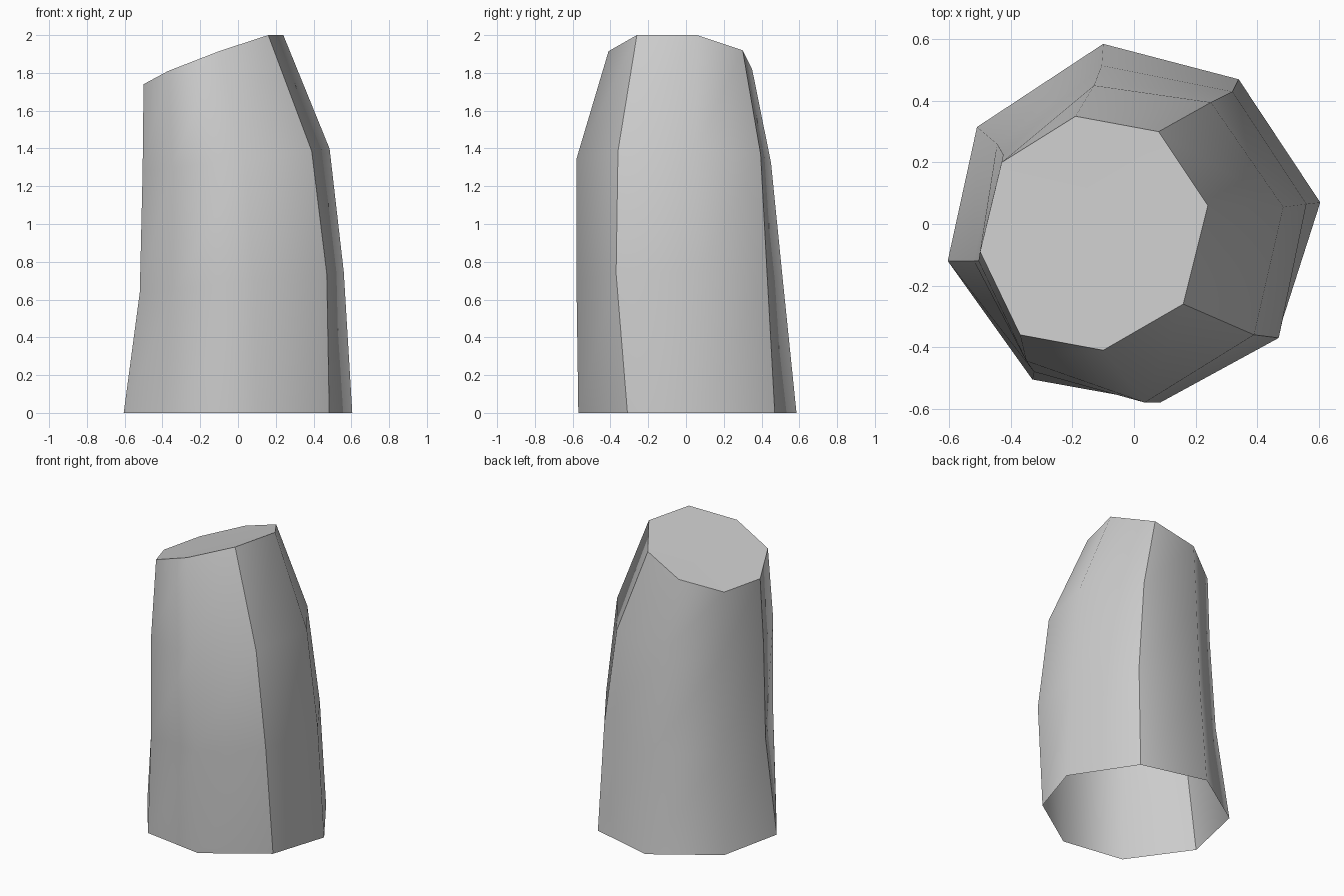
import bpy, bmesh

old = bpy.data.objects.get("Cube")
if old:
    bpy.data.objects.remove(old, do_unlink=True)

grey = bpy.data.materials.new("light grey")
grey.use_nodes = True
colour = (0.6, 0.6, 0.6, 1.0)
grey.diffuse_color = colour
grey.node_tree.nodes["Principled BSDF"].inputs["Base Color"].default_value = colour

# Octagonal cross-sections, counter-clockwise from +x;
# each has its height on the axis, its tilt along x and its outline
SECTIONS = [
    (0.0, 0.0, [(0.605, 0.07), (0.34, 0.47), (-0.10, 0.585), (-0.51, 0.315),
                (-0.605, -0.12), (-0.33, -0.505), (0.095, -0.57), (0.483, -0.31)]),
    (0.69, 0.10, [(0.56, 0.065), (0.32, 0.43), (-0.105, 0.515), (-0.445, 0.26),
                  (-0.52, -0.12), (-0.325, -0.48), (0.085, -0.58), (0.47, -0.37)]),
    (1.34, 0.12, [(0.485, 0.055), (0.25, 0.395), (-0.13, 0.45), (-0.425, 0.225),
                  (-0.505, -0.12), (-0.35, -0.445), (0.035, -0.58), (0.39, -0.36)]),
]
# The slanted rim has its own heights
RIM = [(0.24, 0.06, 2.0), (0.08, 0.30, 1.92), (-0.19, 0.35, 1.82), (-0.43, 0.20, 1.74),
       (-0.50, -0.09, 1.74), (-0.37, -0.36, 1.81), (-0.10, -0.41, 1.915), (0.16, -0.26, 2.0)]
SHARP = {1, 4, 7}   # corners whose upright edges stay crisp

bm = bmesh.new()
rings = [[bm.verts.new((x, y, z + tilt * x)) for x, y in pts] for z, tilt, pts in SECTIONS]
rings.append([bm.verts.new(p) for p in RIM])

# Side wall, open underneath
for low, high in zip(rings, rings[1:]):
    for i in range(8):
        j = (i + 1) % 8
        bm.faces.new((low[i], low[j], high[j], high[i]))
    for i in SHARP:
        bm.edges.get((low[i], high[i])).smooth = False

# Slanted cap as a fan
hub = bm.verts.new((-0.13, -0.03, 1.868))
top = rings[-1]
for i in range(8):
    bm.faces.new((top[i], top[(i + 1) % 8], hub))
    bm.edges.get((top[i], top[(i + 1) % 8])).smooth = False

for f in bm.faces:
    f.smooth = True
mesh = bpy.data.meshes.new("leaning_column")
bm.to_mesh(mesh)
bm.free()
mesh.materials.append(grey)
column = bpy.data.objects.new("leaning_column", mesh)
bpy.context.collection.objects.link(column)
